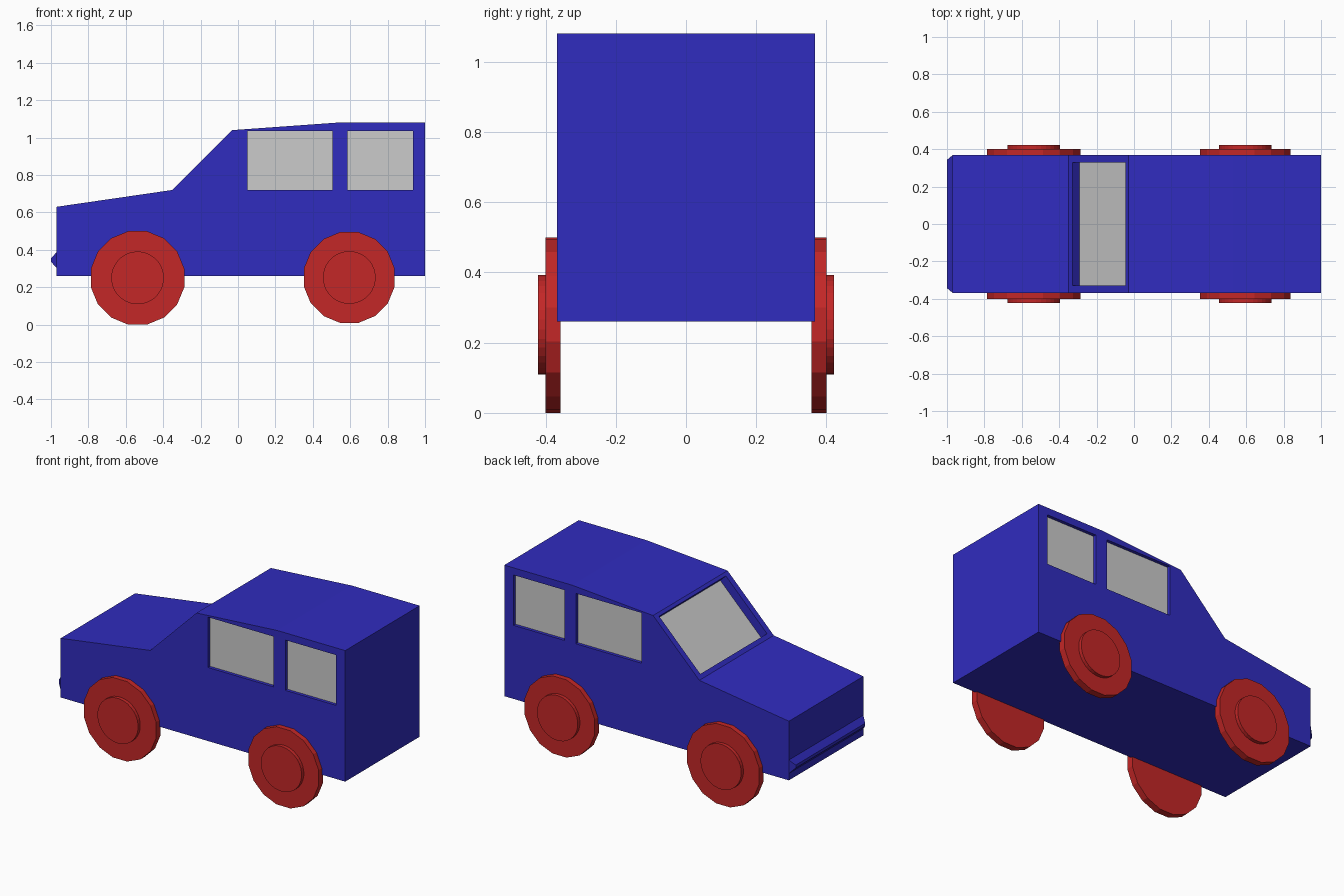
import bpy, bmesh, math
from mathutils import Matrix, Vector

if "Cube" in bpy.data.objects:
    bpy.data.objects.remove(bpy.data.objects["Cube"])


def material(name, color):
    m = bpy.data.materials.new(name)
    m.diffuse_color = color
    m.use_nodes = True
    m.node_tree.nodes["Principled BSDF"].inputs["Base Color"].default_value = m.diffuse_color
    return m


BLUE = material("blue_paint", (0.03, 0.025, 0.52, 1))
RED = material("red_paint", (0.55, 0.02, 0.02, 1))


def add_object(name, bm, mat=None):
    bmesh.ops.recalc_face_normals(bm, faces=bm.faces[:])
    me = bpy.data.meshes.new(name)
    bm.to_mesh(me)
    bm.free()
    ob = bpy.data.objects.new(name, me)
    bpy.context.collection.objects.link(ob)
    if mat:
        me.materials.append(mat)
    return ob


def prism(name, profile, y0, y1, mat=None):
    """Extrude an x/z outline from y0 to y1."""
    bm = bmesh.new()
    face = bm.faces.new([bm.verts.new((x, y0, z)) for x, z in profile])
    ext = bmesh.ops.extrude_face_region(bm, geom=[face])["geom"]
    verts = [v for v in ext if isinstance(v, bmesh.types.BMVert)]
    bmesh.ops.translate(bm, verts=verts, vec=(0, y1 - y0, 0))
    return add_object(name, bm, mat)


def rect(x0, x1, z0, z1):
    return [(x0, z0), (x1, z0), (x1, z1), (x0, z1)]


def cylinder(name, sides, radius, y0, y1, x, z):
    bm = bmesh.new()
    place = (Matrix.Translation((x, (y0 + y1) / 2, z))
             @ Matrix.Rotation(math.pi / 2, 4, 'X')
             @ Matrix.Rotation(math.pi / sides, 4, 'Z'))
    bmesh.ops.create_cone(bm, cap_ends=True, segments=sides, radius1=radius,
                          radius2=radius, depth=abs(y1 - y0), matrix=place)
    return add_object(name, bm, RED)


HALF = 0.368

# Body shell: side outline extruded across the width
body = prism("body", [(-0.97, 0.26), (1, 0.26), (1, 1.08), (0.53, 1.08),
                      (-0.03, 1.04), (-0.35, 0.72), (-0.97, 0.63)],
             -HALF, HALF, BLUE)
cutters = []

# Side windows: shallow recess with a pane on its floor
for side, s in (("right", -1), ("left", 1)):
    for pos, x0, x1 in (("front", 0.05, 0.505), ("rear", 0.585, 0.935)):
        outline = rect(x0, x1, 0.72, 1.035)
        cutters.append(prism("window_cutter", outline, s * (HALF - 0.024), s * (HALF + 0.05), BLUE))
        prism(f"{pos}_{side}_window", outline, s * (HALF - 0.026), s * (HALF - 0.02))

# Windshield: deeper recess square to the sloping front of the cabin
inward = Vector((1, -1)).normalized()
low, high = Vector((-0.33, 0.74)), Vector((-0.045, 1.025))


def sloped(d0, d1):
    return [low + inward * d0, low + inward * d1, high + inward * d1, high + inward * d0]


cutters.append(prism("windshield_cutter", sloped(-0.05, 0.06), -0.33, 0.33, BLUE))
prism("windshield", sloped(0.054, 0.062), -0.33, 0.33)

# Cut the recesses and drop the cutters
bpy.context.view_layer.objects.active = body
for c in cutters:
    mod = body.modifiers.new("recess", 'BOOLEAN')
    mod.operation = 'DIFFERENCE'
    mod.solver = 'EXACT'
    mod.object = c
    bpy.ops.object.modifier_apply(modifier=mod.name)
    bpy.data.objects.remove(c)

# Front bumper: bar tapering forward on every side
bm = bmesh.new()
bmesh.ops.create_cube(bm, size=1)
for v in bm.verts:
    front = v.co.x < 0
    v.co = (-1 if front else -0.96,
            math.copysign(0.343 if front else HALF, v.co.y),
            0.345 + math.copysign(0.009 if front else 0.042, v.co.z))
for v in bm.verts:
    if v.co.x > -0.98:
        v.co.x = -0.97
add_object("front_bumper", bm, BLUE)

# Wheels: sixteen-sided tyre with a round hub outside
for pos, x, z, flat in (("front", -0.537, 0.25, 0.25), ("rear", 0.595, 0.252, 0.243)):
    for side, s in (("right", -1), ("left", 1)):
        cylinder(f"{pos}_{side}_tyre", 16, flat / math.cos(math.pi / 16),
                 s * 0.357, s * 0.4, x, z)
        cylinder(f"{pos}_{side}_hub", 32, 0.141, s * 0.395, s * 0.422, x, z)
